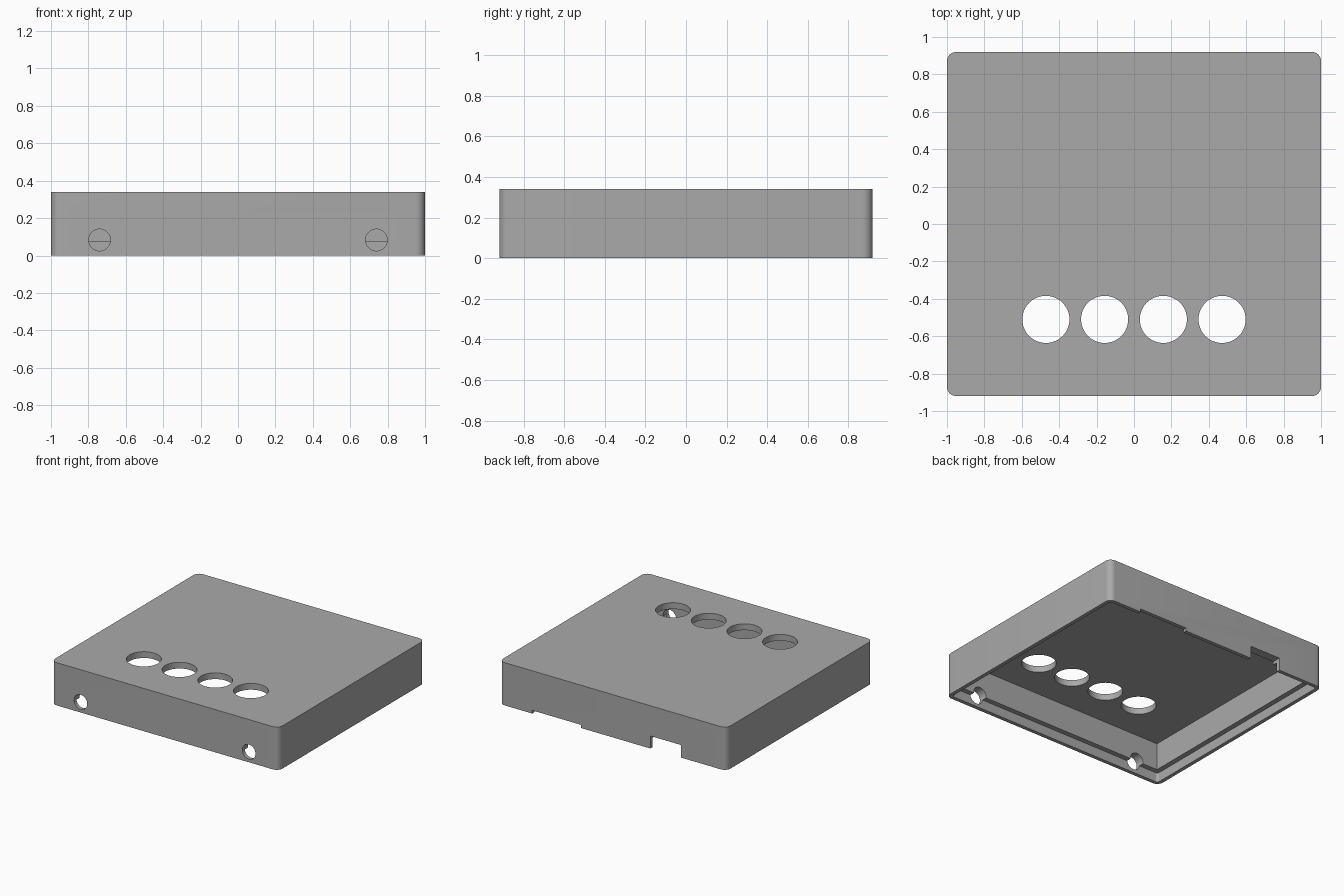
import bpy, bmesh, math
from mathutils import Matrix

old = bpy.data.objects.get("Cube")
if old:
    bpy.data.objects.remove(old)

W, D, H = 1.0, 0.92, 0.34      # half width, half depth, height
LIP, WALL = 0.03, 0.07         # rim lip and full wall thickness
LEDGE, CEILING = 0.075, 0.29

grey = bpy.data.materials.new("plain grey")
grey.use_nodes = True
colour = (0.4, 0.4, 0.4, 1)
grey.diffuse_color = colour
grey.node_tree.nodes["Principled BSDF"].inputs["Base Color"].default_value = colour


def add(name, bm):
    bmesh.ops.recalc_face_normals(bm, faces=bm.faces)
    mesh = bpy.data.meshes.new(name)
    bm.to_mesh(mesh)
    bm.free()
    obj = bpy.data.objects.new(name, mesh)
    bpy.context.collection.objects.link(obj)
    mesh.materials.append(grey)
    return obj


def box(name, x0, x1, y0, y1, z0, z1, radius=0):
    """Box with optionally rounded upright edges."""
    bm = bmesh.new()
    bmesh.ops.create_cube(bm, size=1)
    for v in bm.verts:
        v.co.x = x1 if v.co.x > 0 else x0
        v.co.y = y1 if v.co.y > 0 else y0
        v.co.z = z1 if v.co.z > 0 else z0
    if radius:
        upright = [e for e in bm.edges if abs(e.verts[0].co.z - e.verts[1].co.z) > 0.01]
        bmesh.ops.bevel(bm, geom=upright, offset=radius, segments=8, profile=0.5, affect='EDGES')
    return add(name, bm)


def cylinder(name, x, y, z, radius, depth, turn=0):
    bm = bmesh.new()
    bmesh.ops.create_cone(bm, cap_ends=True, segments=48, radius1=radius, radius2=radius, depth=depth,
                          matrix=Matrix.Translation((x, y, z)) @ Matrix.Rotation(turn, 4, 'X'))
    return add(name, bm)


def cut(target, cutter):
    mod = target.modifiers.new(cutter.name, 'BOOLEAN')
    mod.operation = 'DIFFERENCE'
    mod.solver = 'EXACT'
    mod.object = cutter
    bpy.context.view_layer.objects.active = target
    bpy.ops.object.modifier_apply(modifier=mod.name)
    bpy.data.objects.remove(cutter)


# Shell, hollow from below with a stepped rim
lid = box("enclosure_lid", -W, W, -D, D, 0, H, 0.05)
cut(lid, box("cavity", -W + WALL, W - WALL, -D + WALL, D - WALL, -0.1, CEILING))
cut(lid, box("rim_step", -W + LIP, W - LIP, -D + LIP, D - LIP, -0.1, LEDGE, 0.02))

# Row of round openings in the top
for i in range(4):
    cut(lid, cylinder("top_opening", (i - 1.5) * 0.314, -0.51, H, 0.126, 0.3))

# Screw holes in the front wall
for side in (-1, 1):
    cut(lid, cylinder("screw_hole", side * 0.74, -D, 0.083, 0.058, 0.3, math.pi / 2))

# Cable notches in the back wall
cut(lid, box("cable_notch", -0.60, -0.33, D - 0.2, D + 0.1, -0.1, 0.1))
cut(lid, box("shallow_notch", 0.28, 0.71, D - 0.2, D + 0.1, -0.1, 0.025))

bpy.ops.object.select_all(action='DESELECT')
lid.select_set(True)
bpy.context.view_layer.objects.active = lid
bpy.ops.object.shade_smooth_by_angle(angle=math.radians(30))
